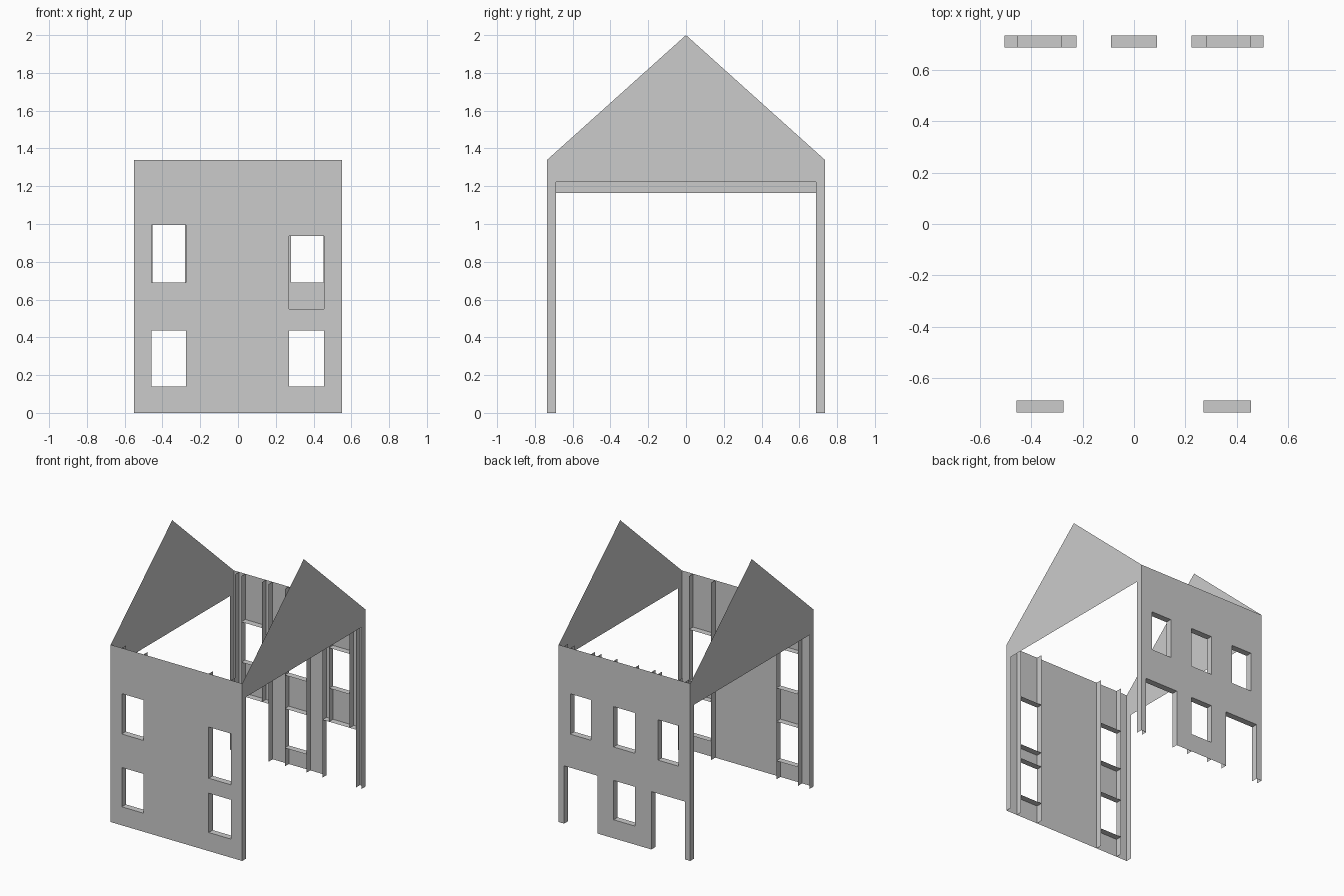
import bpy, bmesh

if "Cube" in bpy.data.objects:
    bpy.data.objects.remove(bpy.data.objects["Cube"])

W, D, IN = 0.55, 0.735, 0.687      # half width, half depth, inner edge of reveals
EAVE, PEAK = 1.34, 2.0


def make(name, polys):
    """One object from a list of polygons, with shared corners merged."""
    bm = bmesh.new()
    for pts in polys:
        bm.faces.new([bm.verts.new(p) for p in pts])
    bmesh.ops.remove_doubles(bm, verts=bm.verts, dist=0.0005)
    me = bpy.data.meshes.new(name)
    bm.to_mesh(me)
    bm.free()
    ob = bpy.data.objects.new(name, me)
    bpy.context.collection.objects.link(ob)
    return ob


def wall_sheet(name, y, holes):
    """Thin wall made of grid cells, leaving out those inside a hole."""
    xs = sorted({-W, W} | {v for h in holes for v in h[:2]})
    zs = sorted({0, EAVE} | {v for h in holes for v in h[2:]})
    polys = []
    for a, b in zip(xs, xs[1:]):
        for c, d in zip(zs, zs[1:]):
            mx, mz = (a + b) / 2, (c + d) / 2
            if any(h[0] < mx < h[1] and h[2] < mz < h[3] for h in holes):
                continue
            quad = [(a, y, c), (b, y, c), (b, y, d), (a, y, d)]
            polys.append(quad if y < 0 else quad[::-1])
    make(name, polys)


def reveals(name, side, holes, fins):
    """Sills and lintels of each hole, plus upright fins behind the wall."""
    y0, y1 = side * D, side * IN
    polys = []
    for a, b, c, d in holes:
        for z in (c, d):
            if z > 0:
                polys.append([(a, y0, z), (b, y0, z), (b, y1, z), (a, y1, z)])
    make(name + "_sills", polys)
    make(name + "_fins", [[(x, y0, z), (x, y1, z), (x, y1, EAVE), (x, y0, EAVE)]
                          for x, z in fins])


# Front wall: two columns of windows, the upper right one lower and taller
front = [(-0.457, -0.275, 0.69, 0.995), (-0.457, -0.275, 0.14, 0.437),
         (0.27, 0.455, 0.55, 0.937), (0.27, 0.455, 0.14, 0.437)]
wall_sheet("front_wall", -D, front)
reveals("front", -1, front, [(x, 0) for x in (-0.457, -0.275, 0.27, 0.455)])

# Back wall: three upper windows, a lower middle window and two doorways
DOOR = 0.437
back = [(-0.09, 0.09, 0.69, 0.995), (-0.09, 0.09, 0.14, 0.437)]
fins = [(-0.09, 0), (0.09, 0)]
for s in (-1, 1):
    for u, v, z0, z1 in ((0.28, 0.453, 0.69, 0.995), (0.225, 0.505, 0, DOOR)):
        back.append((*sorted((s * u, s * v)), z0, z1))
        fins += [(s * u, DOOR if z0 else 0), (s * v, DOOR if z0 else 0)]
wall_sheet("back_wall", D, back)
reveals("back", 1, back, fins)

# Gable ends: open below, with narrow strips running down both corners
for name, x, low in (("left_gable", -W, 1.163), ("right_gable", W, 1.222)):
    outline = [(-D, 0), (-IN, 0), (-IN, low), (IN, low), (IN, 0),
               (D, 0), (D, EAVE), (0, PEAK), (-D, EAVE)]
    pts = [(x, y, z) for y, z in outline]
    make(name, [pts if x > 0 else pts[::-1]])
